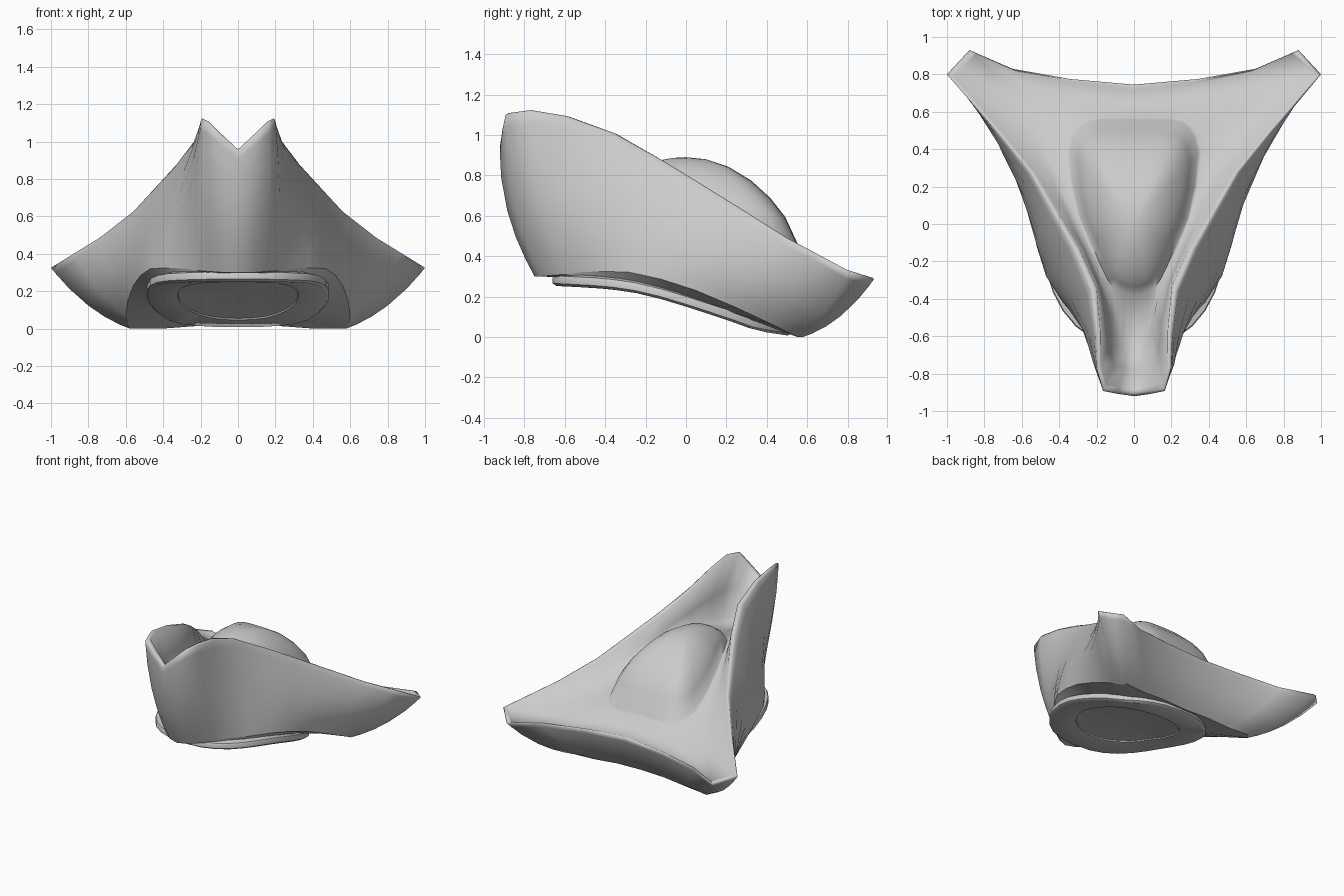
import bpy, bmesh, math
from mathutils import Vector

if "Cube" in bpy.data.objects:
    bpy.data.objects.remove(bpy.data.objects["Cube"])

grey = bpy.data.materials.new("felt_grey")
grey.diffuse_color = (0.6, 0.6, 0.6, 1)
grey.use_nodes = True
grey.node_tree.nodes["Principled BSDF"].inputs["Base Color"].default_value = grey.diffuse_color

# Half outlines, running from front centre round the right side to back centre
RIM = [(0, -.92, .95), (.09, -.908, 1.03), (.165, -.893, 1.1), (.198, -.78, 1.115),
       (.205, -.6, 1.085), (.235, -.36, 1.0), (.33, -.13, .875), (.44, .07, .755),
       (.56, .28, .625), (.74, .5, .485), (.87, .65, .405), (1, .8, .325),
       (.88, .93, .285), (.65, .83, .30), (.34, .775, .32), (0, .745, .33)]
FOLD = [(0, -.75, .3), (.08, -.72, .3), (.15, -.665, .305), (.21, -.6, .31),
        (.28, -.52, .32), (.38, -.42, .325), (.47, -.28, .32), (.52, -.12, .285),
        (.56, .05, .23), (.59, .25, .145), (.6, .43, .06), (.58, .55, 0),
        (.55, .58, 0), (.4, .57, 0), (.2, .56, .015), (0, .55, .015)]
VALLEY = [(0, -.68, .7), (.03, -.67, .7), (.07, -.65, .72), (.09, -.58, .73),
          (.11, -.48, .74), (.17, -.32, .74), (.24, -.14, .71), (.3, .03, .66),
          (.34, .2, .58), (.36, .38, .49), (.34, .47, .46), (.31, .52, .44),
          (.27, .55, .43), (.2, .565, .43), (.1, .565, .435), (0, .565, .44)]
# Foot of the dome in front; elsewhere it matches the valley
FOOT = [(0, -.38, .72), (.04, -.375, .72), (.08, -.36, .72), (.11, -.34, .72),
        (.14, -.3, .72), (.18, -.22, .715), (.23, -.1, .7)]
RIM, FOLD, VALLEY, FOOT = ([Vector(p) for p in r] for r in (RIM, FOLD, VALLEY, FOOT))
FOOT += [Vector((p.x * .95, .1 + (p.y - .1) * .985, p.z + .01)) for p in VALLEY[7:]]
N = len(RIM)


def lerp_rings(a, b, t):
    return [p.lerp(q, t) for p, q in zip(a, b)]


def loft(name, rings, angle, up, end=None):
    """Skin mirrored half rings; the last face's normal points up or down."""
    bm = bmesh.new()
    loops = []
    for ring in rings:
        full = ring + [Vector((-p.x, p.y, p.z)) for p in ring[-2:0:-1]]
        loops.append([bm.verts.new(p) for p in full])
    n = len(loops[0])
    for a, b in zip(loops, loops[1:]):
        for i in range(n):
            k = (i + 1) % n
            face = bm.faces.new((a[i], b[i], b[k], a[k]))
    if end:
        tip = bm.verts.new(end)
        for i in range(n):
            face = bm.faces.new((loops[-1][i], tip, loops[-1][(i + 1) % n]))
    bm.normal_update()
    if face.normal.z * up < 0:
        bmesh.ops.reverse_faces(bm, faces=bm.faces[:])
    mesh = bpy.data.meshes.new(name)
    bm.to_mesh(mesh)
    bm.free()
    mesh.materials.append(grey)
    ob = bpy.data.objects.new(name, mesh)
    bpy.context.collection.objects.link(ob)
    bpy.ops.object.select_all(action='DESELECT')
    ob.select_set(True)
    bpy.context.view_layer.objects.active = ob
    bpy.ops.object.shade_smooth_by_angle(angle=math.radians(angle))
    return ob


def under_z(y):
    """Height of the headband underside along the hat."""
    pts = [(-.7, .255), (-.4, .24), (-.2, .21), (0, .15), (.2, .085), (.35, .03), (.53, .003)]
    for (y0, z0), (y1, z1) in zip(pts, pts[1:]):
        if y <= y1:
            return z0 + (z1 - z0) * (y - y0) / (y1 - y0)
    return pts[-1][1]


def oval(scale, lift):
    """Half oval that follows the tilted underside."""
    ring = []
    for j in range(N):
        t = math.pi * j / (N - 1)
        x = .49 * scale * abs(math.sin(t)) ** .85 if 0 < j < N - 1 else 0
        y = -.07 - .59 * scale * math.cos(t)
        ring.append(Vector((x, y, under_z(y) + lift)))
    return ring


# Outward bulge of the turned-up brim
def wall(t):
    ring = []
    k = 4 * t * (1 - t)
    for j, p in enumerate(lerp_rings(FOLD, RIM, t)):
        if j <= 4:
            push = Vector((.006 * j, -.05 + .008 * j, 0))
        elif j <= 10:
            push = Vector((.03, -.015, 0))
        elif j <= 12:
            push = Vector((.01, .01, -.04))
        else:
            push = Vector((0, .02, -.02))
        ring.append(p + push * k)
    return ring


# Rounded rim lip: shift towards the valley
def lip(amount, dz):
    ring = []
    for p, v in zip(RIM, VALLEY):
        d = Vector((v.x - p.x, v.y - p.y, 0))
        ring.append(p + d.normalized() * amount + Vector((0, 0, dz)))
    return ring


# Crown dome rings rising from its foot
APEX = Vector((0, 0, .89))


def crown(f):
    rise = (1 - (1 - f) ** 2) ** .75
    return [Vector((p.x * (1 - f), p.y + (APEX.y - p.y) * f, p.z + (APEX.z - p.z) * rise))
            for p in FOOT]


# Inside of the brim sags slightly between lip and valley
lip_in = lip(.04, .002)
sag = [p - Vector((0, 0, .02)) for p in lerp_rings(lip_in, VALLEY, .5)]

rings = [FOLD] + [wall(t) for t in (.12, .3, .5, .75, .93)]
rings += [RIM, lip(.015, .008), lip_in, sag, VALLEY, FOOT]
rings += [crown(f) for f in (.12, .25, .42, .62, .82)]
loft("hat_body", rings, 80, 1, end=APEX)

# Flat underside between the brim fold and the headband
loft("brim_underside", [FOLD, oval(.9, .045)], 40, -1)

# Headband under the brim, with an inset oval base
loft("headband", [oval(.92, .06), oval(.99, .05), oval(1, .04), oval(1, .012), oval(.97, 0),
                  oval(.66, .004), oval(.655, .012)], 42, -1, end=Vector((0, -.07, .19)))
